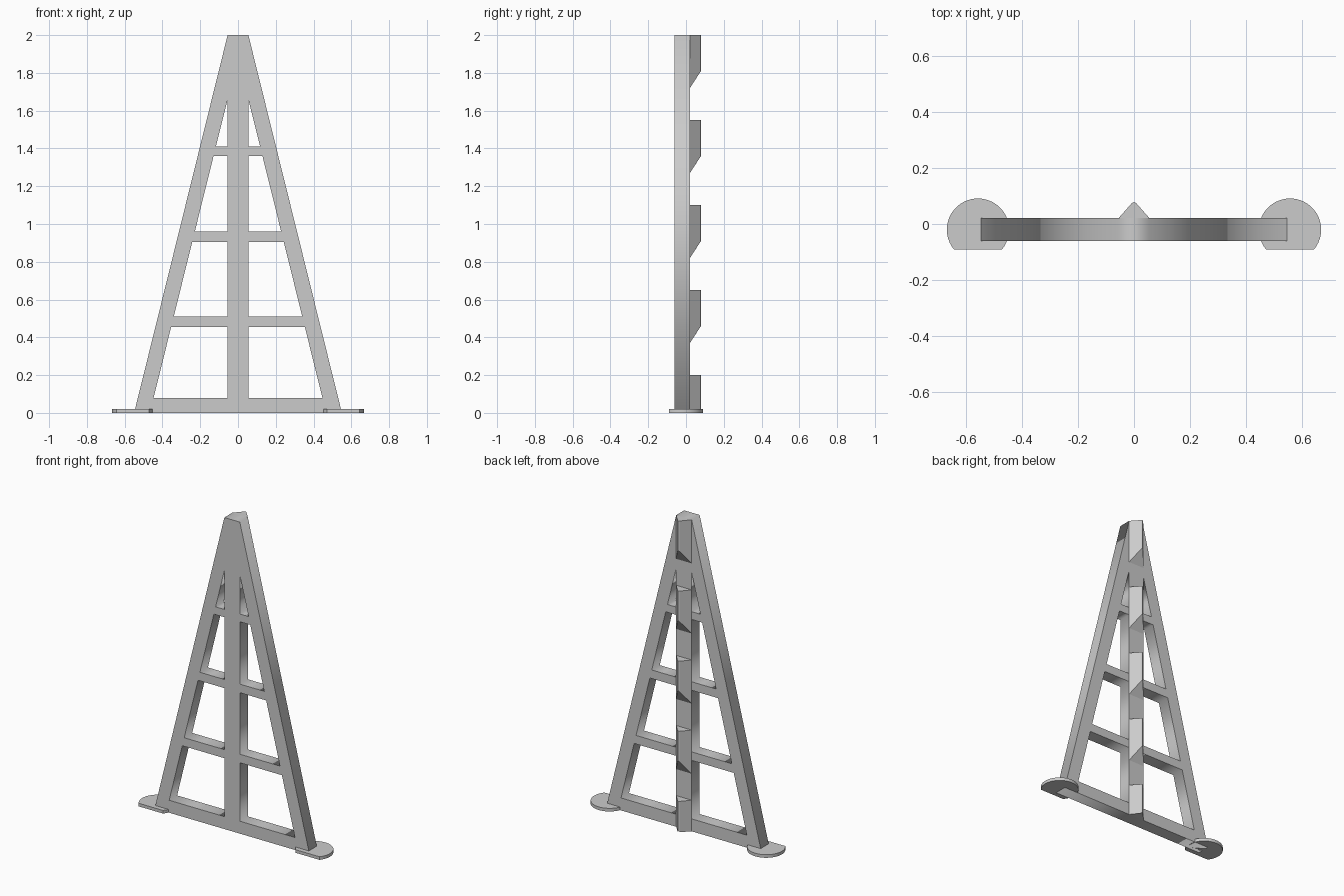
import bpy, bmesh, math

cube = bpy.data.objects.get("Cube")
if cube:
    bpy.data.objects.remove(cube, do_unlink=True)

grey = bpy.data.materials.new("light grey")
grey.use_nodes = True
color = (0.6, 0.6, 0.6, 1)
grey.diffuse_color = color
grey.node_tree.nodes["Principled BSDF"].inputs["Base Color"].default_value = color

FRONT, BACK, HEIGHT = -0.06, 0.021, 2.0
POST, BASE = 0.055, 0.55        # half widths at the top and at the ground


def prism(name, section, bottom, top):
    """Upright prism over an xy section; bottom(y) gives the lower height."""
    bm = bmesh.new()
    low = [bm.verts.new((x, y, bottom(y))) for x, y in section]
    high = [bm.verts.new((x, y, top)) for x, y in section]
    bm.faces.new(low[::-1])
    bm.faces.new(high)
    n = len(section)
    for i in range(n):
        j = (i + 1) % n
        bm.faces.new((low[i], low[j], high[j], high[i]))
    bmesh.ops.recalc_face_normals(bm, faces=bm.faces)
    mesh = bpy.data.meshes.new(name)
    bm.to_mesh(mesh)
    bm.free()
    mesh.materials.append(grey)
    obj = bpy.data.objects.new(name, mesh)
    bpy.context.collection.objects.link(obj)
    return obj


# Triangular frame: an outline with window openings, extruded
curve = bpy.data.curves.new("frame", "CURVE")
curve.dimensions = "2D"
curve.fill_mode = "BOTH"
curve.extrude = (BACK - FRONT) / 2


def outline(points):
    spline = curve.splines.new("POLY")
    spline.points.add(len(points) - 1)
    for p, (x, z) in zip(spline.points, points):
        p.co = (x, z, 0, 1)
    spline.use_cyclic_u = True


outline([(-BASE, 0), (BASE, 0), (POST, HEIGHT), (-POST, HEIGHT)])


def inner_edge(z):
    return POST + (1.66 - z) * 0.248


for side in (-1, 1):
    for z0, z1 in ((0.08, 0.455), (0.51, 0.905), (0.96, 1.36)):
        outline([(side * POST, z0), (side * inner_edge(z0), z0),
                 (side * inner_edge(z1), z1), (side * POST, z1)])
    outline([(side * POST, 1.41), (side * inner_edge(1.41), 1.41), (side * POST, 1.66)])
curve.materials.append(grey)
frame = bpy.data.objects.new("frame", curve)
frame.location.y = (FRONT + BACK) / 2
frame.rotation_euler.x = math.pi / 2
bpy.context.collection.objects.link(frame)
bpy.context.view_layer.objects.active = frame
frame.select_set(True)
bpy.ops.object.convert(target="MESH")

# Row of wedge teeth up the back of the post, undersides sloped
TIP = 0.079
tooth = [(-POST, BACK), (POST, BACK), (0.008, 0.074), (0, TIP), (-0.008, 0.074)]
for i in range(5):
    top = 0.2 + 0.45 * i
    prism(f"tooth_{i + 1}", tooth,
          lambda y: max(0, top - 0.28 + 0.09 * (y - BACK) / (TIP - BACK)), top)

# Round feet with a flat front edge
R, CY = 0.111, -0.02
cut = math.asin((-0.09 - CY) / R)
for name, side in (("left_foot", 1), ("right_foot", -1)):
    disc = []
    for i in range(37):
        a = cut + (math.pi - 2 * cut) * i / 36
        disc.append((side * 0.556 + R * math.cos(a), CY + R * math.sin(a)))
    foot = prism(name, disc, lambda y: 0, 0.02)
    bpy.ops.object.select_all(action="DESELECT")
    bpy.context.view_layer.objects.active = foot
    foot.select_set(True)
    bpy.ops.object.shade_smooth_by_angle(angle=math.radians(20))
